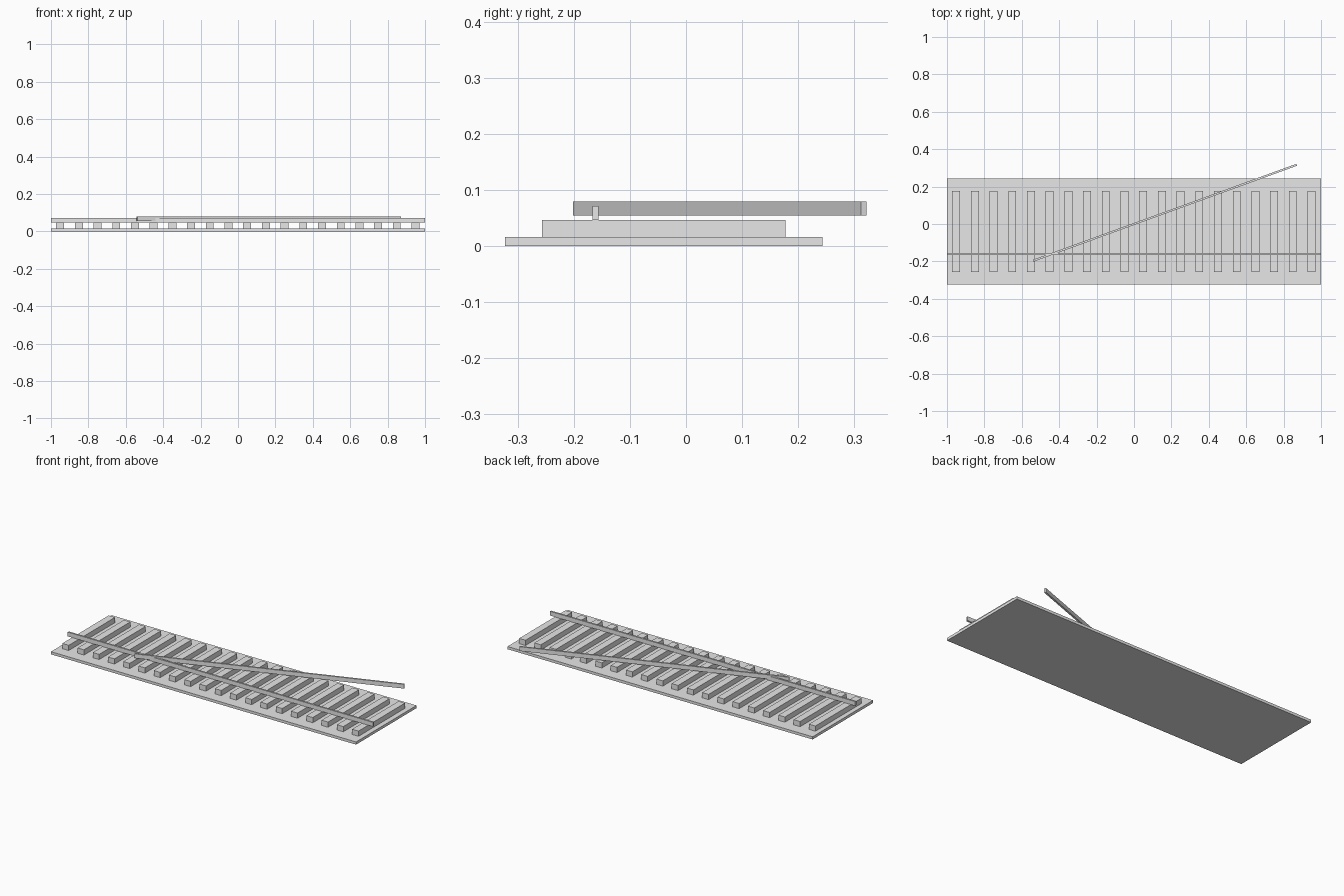
import bpy
import math

if "Cube" in bpy.data.objects:
    bpy.data.objects.remove(bpy.data.objects["Cube"])

grey = bpy.data.materials.new("light grey")
grey.diffuse_color = (0.8, 0.8, 0.8, 1)
grey.use_nodes = True
grey.node_tree.nodes["Principled BSDF"].inputs["Base Color"].default_value = grey.diffuse_color


def box(name, centre, size, turn=0.0):
    bpy.ops.mesh.primitive_cube_add(size=1, location=centre)
    ob = bpy.context.object
    ob.name = name
    ob.scale = size
    ob.rotation_euler.z = turn
    ob.data.materials.append(grey)
    return ob


# Flat track bed
box("track_bed", (0, -0.04, 0.008), (2, 0.566, 0.016))

# Evenly spaced sleepers
for i in range(20):
    box(f"sleeper_{i + 1}", (-0.951 + 0.1 * i, -0.04, 0.0315), (0.042, 0.434, 0.031))

# Straight rail along the front
box("straight_rail", (0, -0.161, 0.0595), (2, 0.0105, 0.025))

# Diverging rail, slightly raised and turned across the bed
box("diverging_rail", (0.165, 0.06, 0.0675), (1.5, 0.0105, 0.025), math.radians(20))
